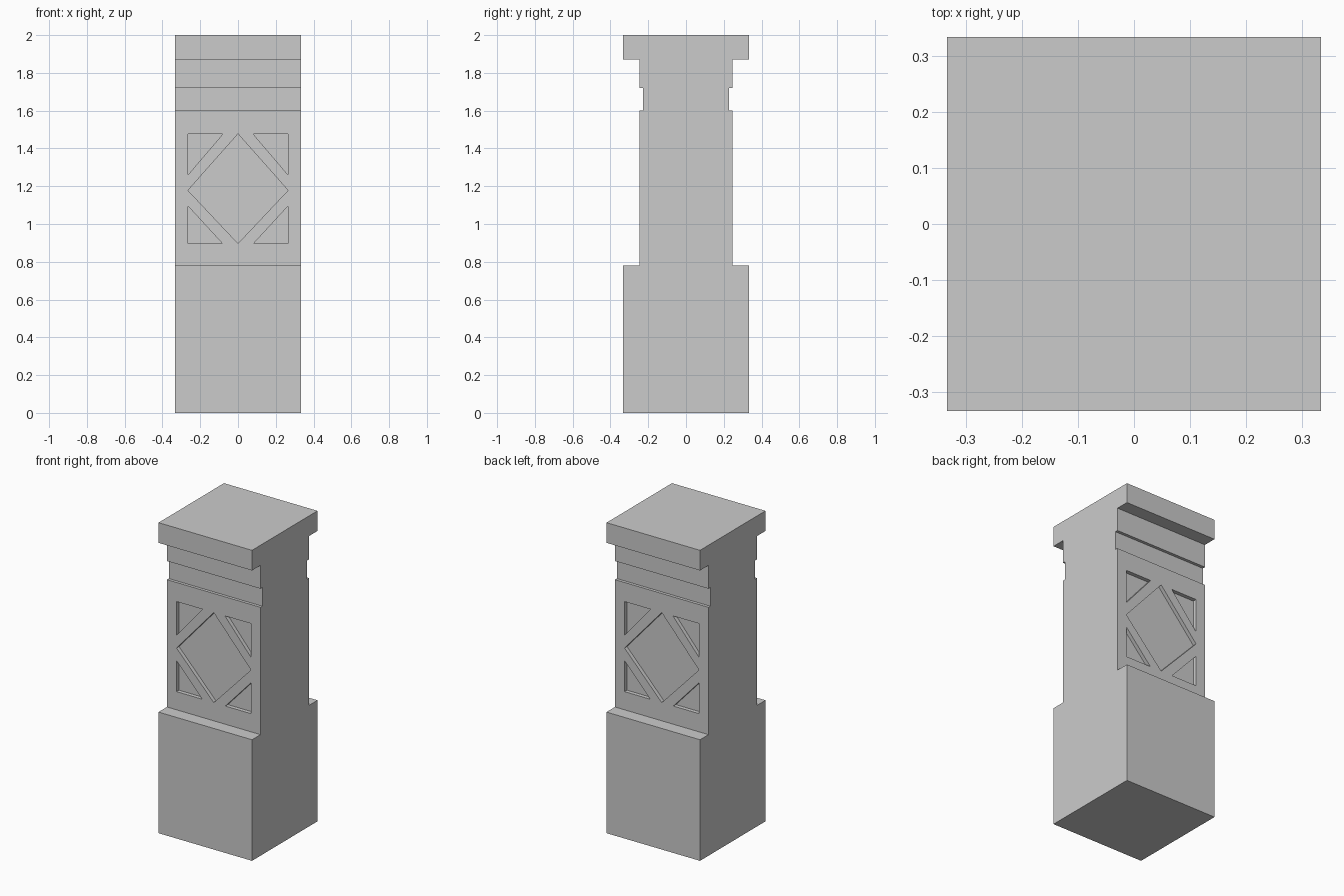
import bpy, bmesh

if "Cube" in bpy.data.objects:
    bpy.data.objects.remove(bpy.data.objects["Cube"])

HALF_W = 0.333    # half width in x
NECK = 0.247      # half depth of the shaft
POCKET = 0.025    # depth of the carved panels


def add_prism(bm, outline, direction):
    """Extrude a closed outline of 3D points along a direction."""
    face = bm.faces.new([bm.verts.new(p) for p in outline])
    out = bmesh.ops.extrude_face_region(bm, geom=[face])
    verts = [g for g in out["geom"] if isinstance(g, bmesh.types.BMVert)]
    bmesh.ops.translate(bm, verts=verts, vec=direction)


def make_object(name, bm):
    bmesh.ops.recalc_face_normals(bm, faces=bm.faces)
    mesh = bpy.data.meshes.new(name)
    bm.to_mesh(mesh)
    bm.free()
    obj = bpy.data.objects.new(name, mesh)
    bpy.context.collection.objects.link(obj)
    return obj


# Pillar body: side profile (half depth, height), mirrored and extruded across x
profile = [(0.333, 0), (0.333, 0.78), (NECK, 0.78), (NECK, 1.60), (0.228, 1.60),
           (0.228, 1.72), (NECK, 1.72), (NECK, 1.87), (0.333, 1.87), (0.333, 2)]
outline = profile + [(-y, z) for y, z in reversed(profile)]
bm = bmesh.new()
add_prism(bm, [(-HALF_W, y, z) for y, z in outline], (2 * HALF_W, 0, 0))
pillar = make_object("pillar", bm)

# Carved panels: a diamond and four corner triangles, front and back
W, LOW, MID, HIGH = 0.265, 0.897, 1.178, 1.477
shapes = [[(0, HIGH), (W, MID), (0, LOW), (-W, MID)]]
for s in (-1, 1):
    shapes.append([(s * W, HIGH), (s * 0.08, HIGH), (s * W, 1.26)])
    shapes.append([(s * W, LOW), (s * 0.083, LOW), (s * W, 1.095)])
bm = bmesh.new()
for side in (-1, 1):
    for shape in shapes:
        start = side * (NECK - POCKET)
        add_prism(bm, [(x, start, z) for x, z in shape], (0, side * 0.1, 0))
cutter = make_object("panel_cutter", bm)
cutter.hide_render = True

# Cut the panels and remove the helper
mod = pillar.modifiers.new("panels", "BOOLEAN")
mod.operation = "DIFFERENCE"
mod.solver = "EXACT"
mod.object = cutter
bpy.context.view_layer.objects.active = pillar
bpy.ops.object.modifier_apply(modifier=mod.name)
bpy.data.objects.remove(cutter, do_unlink=True)
